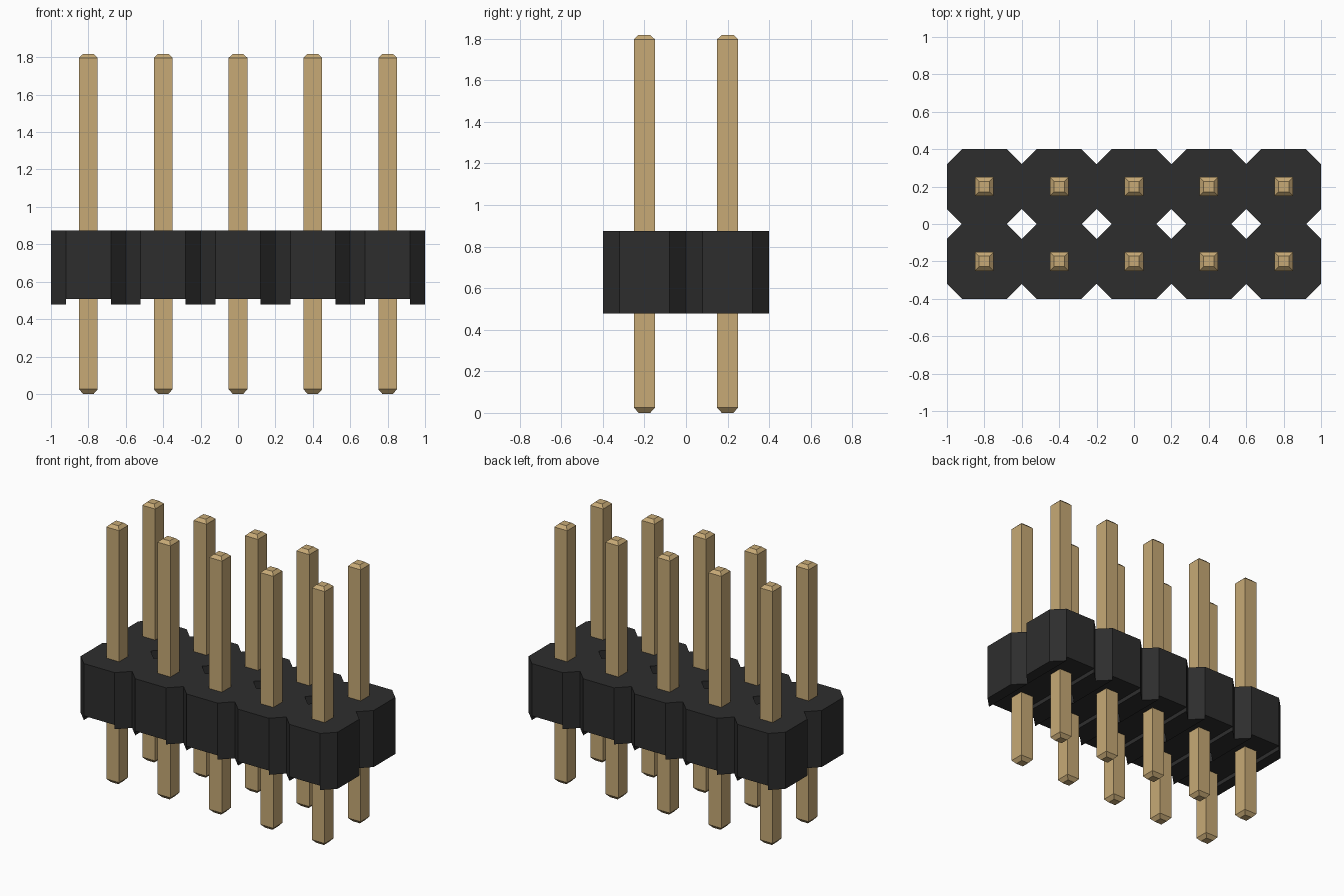
import bpy
import bmesh

cube = bpy.data.objects.get("Cube")
if cube:
    bpy.data.objects.remove(cube, do_unlink=True)

PITCH, HALF, FLAT = 0.4, 0.2, 0.12
COLS, ROWS = 5, 2
BOTTOM, CHANNEL, TOP = 0.477, 0.507, 0.875


def material(name, rgb, roughness):
    mat = bpy.data.materials.new(name)
    mat.use_nodes = True
    mat.diffuse_color = (*rgb, 1)
    bsdf = mat.node_tree.nodes["Principled BSDF"]
    bsdf.inputs["Base Color"].default_value = (*rgb, 1)
    bsdf.inputs["Roughness"].default_value = roughness
    return mat


def to_mesh(bm, name, mat):
    bmesh.ops.remove_doubles(bm, verts=bm.verts, dist=1e-4)
    bmesh.ops.recalc_face_normals(bm, faces=bm.faces)
    mesh = bpy.data.meshes.new(name)
    bm.to_mesh(mesh)
    bm.free()
    mesh.materials.append(mat)
    return mesh


def add_object(name, mesh, location=(0, 0, 0)):
    obj = bpy.data.objects.new(name, mesh)
    obj.location = location
    bpy.context.collection.objects.link(obj)
    return obj


black = material("black plastic", (0.027, 0.027, 0.027), 0.6)
gold = material("gold metal", (0.57, 0.40, 0.18), 0.5)

centres = [((c - (COLS - 1) / 2) * PITCH, (r - (ROWS - 1) / 2) * PITCH, c, r)
           for c in range(COLS) for r in range(ROWS)]

# Housing: joined octagonal cells, each with a shallow channel underneath
bm = bmesh.new()
for cx, cy, c, r in centres:
    def face(*points):
        bm.faces.new([bm.verts.new((cx + x, cy + y, z)) for x, y, z in points])

    # Octagonal top and channel ceiling
    octagon = [(FLAT, -HALF), (HALF, -FLAT), (HALF, FLAT), (FLAT, HALF),
               (-FLAT, HALF), (-HALF, FLAT), (-HALF, -FLAT), (-FLAT, -HALF)]
    face(*[(x, y, TOP) for x, y in octagon])
    face(*[(x, y, CHANNEL) for x, y in
           ((-FLAT, -HALF), (-FLAT, HALF), (FLAT, HALF), (FLAT, -HALF))])

    for s in (-1, 1):
        a, b = s * FLAT, s * HALF
        # Foot rib and channel wall
        face((a, -HALF, BOTTOM), (b, -FLAT, BOTTOM),
             (b, FLAT, BOTTOM), (a, HALF, BOTTOM))
        face((a, -HALF, BOTTOM), (a, HALF, BOTTOM),
             (a, HALF, CHANNEL), (a, -HALF, CHANNEL))
        # Chamfered corners
        for t in (-1, 1):
            face((a, t * HALF, BOTTOM), (b, t * FLAT, BOTTOM),
                 (b, t * FLAT, TOP), (a, t * HALF, TOP),
                 (a, t * HALF, CHANNEL))
        # Outer flats, left out where cells join
        if not 0 <= c + s < COLS:
            face((b, -FLAT, BOTTOM), (b, FLAT, BOTTOM),
                 (b, FLAT, TOP), (b, -FLAT, TOP))
        if not 0 <= r + s < ROWS:
            face((-FLAT, b, CHANNEL), (FLAT, b, CHANNEL),
                 (FLAT, b, TOP), (-FLAT, b, TOP))
add_object("housing", to_mesh(bm, "housing", black))

# Pin: square bar with tapered ends, as (half width, height) rings
bm = bmesh.new()
rings = []
for w, z in ((0.028, 0), (0.05, 0.025), (0.05, 1.797), (0.028, 1.818)):
    rings.append([bm.verts.new((x * w, y * w, z))
                  for x, y in ((-1, -1), (1, -1), (1, 1), (-1, 1))])
for low, high in zip(rings, rings[1:]):
    for i in range(4):
        j = (i + 1) % 4
        bm.faces.new((low[i], low[j], high[j], high[i]))
bm.faces.new(rings[0][::-1])
bm.faces.new(rings[-1])
pin_mesh = to_mesh(bm, "pin", gold)

for cx, cy, c, r in centres:
    row = "front" if r == 0 else "back"
    add_object(f"{row}_pin_{c + 1}", pin_mesh, (cx, cy, 0))
